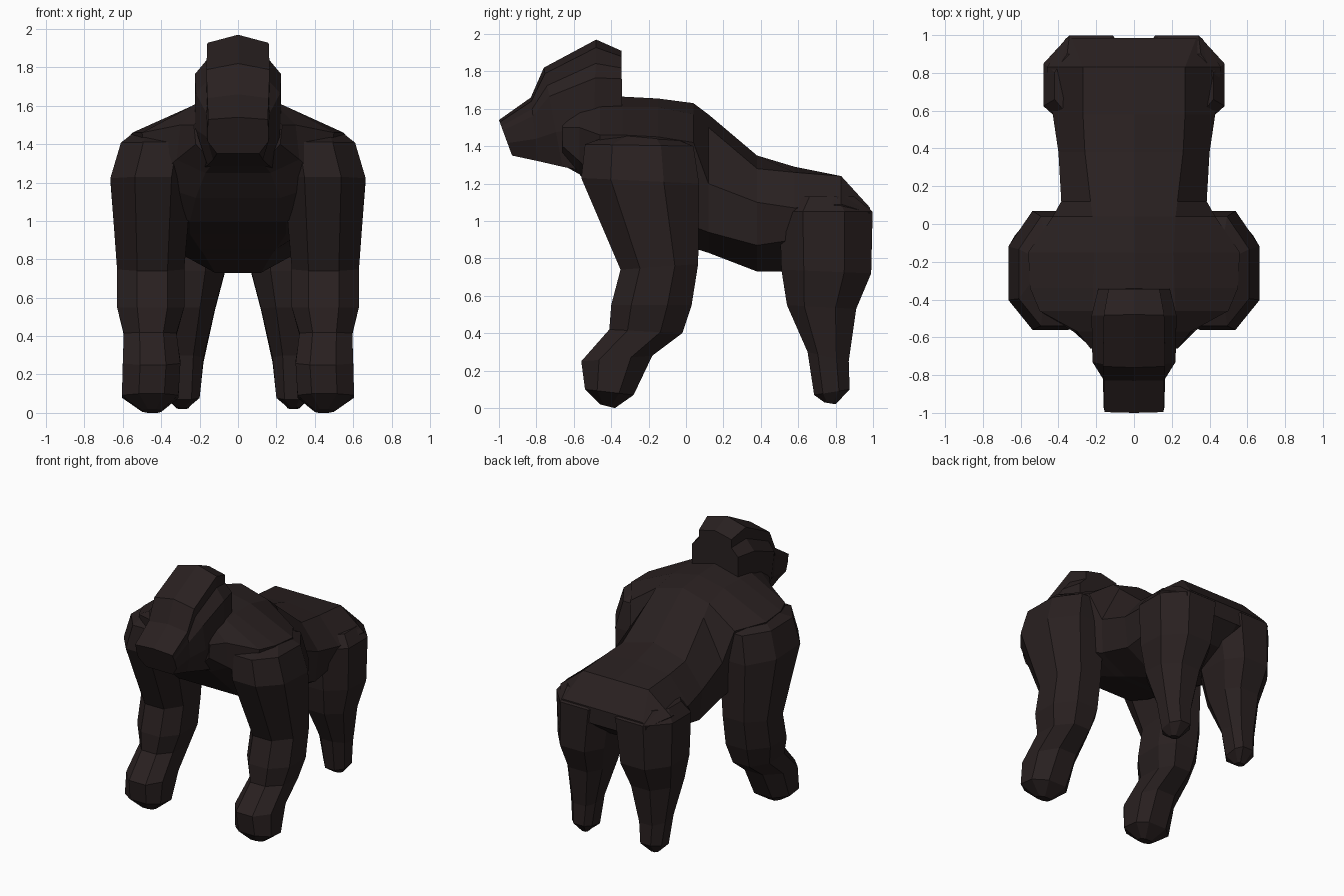
import bpy
import bmesh
from mathutils import Vector

if "Cube" in bpy.data.objects:
    bpy.data.objects.remove(bpy.data.objects["Cube"], do_unlink=True)

# One dark brown fur colour for the whole animal
FUR_COLOUR = (0.022, 0.0145, 0.0145, 1)
fur = bpy.data.materials.new("dark_brown_fur")
fur.use_nodes = True
fur.diffuse_color = FUR_COLOUR
fur_shader = fur.node_tree.nodes["Principled BSDF"]
fur_shader.inputs["Base Color"].default_value = FUR_COLOUR
fur_shader.inputs["Roughness"].default_value = 0.9


def loft(name, sections, mirrored=False):
    """Skin a closed, flat-shaded surface through rings of equal length."""
    bm = bmesh.new()
    rings = [[bm.verts.new(point) for point in section] for section in sections]
    count = len(rings[0])
    for ring, following in zip(rings, rings[1:]):
        for i in range(count):
            j = (i + 1) % count
            bm.faces.new((ring[i], ring[j], following[j], following[i]))
    bm.faces.new(rings[0])
    bm.faces.new(rings[-1])
    bmesh.ops.recalc_face_normals(bm, faces=bm.faces)
    mesh = bpy.data.meshes.new(name)
    bm.to_mesh(mesh)
    bm.free()
    mesh.materials.append(fur)
    part = bpy.data.objects.new(name, mesh)
    bpy.context.collection.objects.link(part)
    if mirrored:
        part.modifiers.new("mirror_to_right", "MIRROR").use_mirror_merge = False
    return part


def symmetric_ring(half):
    """Complete a half outline that starts on the centre line."""
    other_side = [Vector((-p.x, p.y, p.z)) for p in reversed(half[1:])]
    return half + other_side


def torso_section(y, top, *outline):
    half = [Vector((0, y, top))]
    half += [Vector((x, y, z)) for x, z in outline]
    return symmetric_ring(half)


def head_section(top, bottom, crown_width, cheek_width, jaw_width):
    """Slanted head slice between a (y, z) top point and a bottom point."""
    upper, lower = Vector((0, *top)), Vector((0, *bottom))
    outline = zip((0, crown_width, crown_width, cheek_width, cheek_width, jaw_width),
                  (0, 0.06, 0.18, 0.29, 0.65, 1))
    half = [upper.lerp(lower, drop) + Vector((width, 0, 0))
            for width, drop in outline]
    return symmetric_ring(half)


def limb_section(inner, outer, front, back):
    """Eight-sided limb slice, tilted between (y, z) front and back points."""
    corners = ((-0.5, 0), (0.4, 0), (1, 0.25), (1, 0.7),
               (0.4, 1), (-0.6, 1), (-1, 0.75), (-1, 0.25))
    centre, radius = (inner + outer) / 2, (outer - inner) / 2
    front_point, back_point = Vector((0, *front)), Vector((0, *back))
    return [front_point.lerp(back_point, depth)
            + Vector((centre + radius * side, 0, 0))
            for side, depth in corners]


# Torso: centre of the back, then ridge, upper flank, lower flank, belly
loft("torso", [
    torso_section(-.66, 1.58, (.18, 1.56), (.23, 1.5), (.22, 1.4), (.13, 1.3)),
    torso_section(-.57, 1.63, (.22, 1.58), (.3, 1.5), (.32, 1.32), (.17, 1.25)),
    torso_section(-.46, 1.66, (.22, 1.61), (.5, 1.46), (.46, 1.2), (.22, 1.12)),
    torso_section(-.34, 1.665, (.215, 1.61), (.55, 1.46), (.46, 1.06), (.25, 1)),
    torso_section(-.15, 1.655, (.21, 1.61), (.56, 1.45), (.47, 1.02), (.25, .93)),
    torso_section(.04, 1.63, (.22, 1.57), (.43, 1.42), (.4, .97), (.2, .855)),
    torso_section(.12, 1.57, (.23, 1.5), (.385, 1.2), (.38, .94), (.18, .83)),
    torso_section(.38, 1.35, (.26, 1.28), (.4, 1.1), (.375, .87), (.12, .73)),
    torso_section(.58, 1.29, (.27, 1.26), (.43, 1.07), (.37, .9), (.1, .73)),
    torso_section(.83, 1.24, (.27, 1.24), (.46, 1.09), (.38, .9), (.1, .83)),
    torso_section(.985, 1.07, (.33, 1.07), (.36, 1.04), (.34, .95), (.08, .95)),
])

# Head: muzzle tip, muzzle root, brow, crest and nape
loft("head", [
    head_section((-1, 1.54), (-.93, 1.35), .155, .16, .11),
    head_section((-.83, 1.66), (-.79, 1.32), .16, .165, .13),
    head_section((-.76, 1.82), (-.66, 1.29), .165, .22, .16),
    head_section((-.48, 1.97), (-.5, 1.26), .16, .225, .2),
    head_section((-.345, 1.91), (-.34, 1.4), .135, .19, .2),
])

# Arms: shoulder down through elbow and wrist to the knuckles
loft("arms", [
    limb_section(.3, .55, (-.4, 1.46), (-.06, 1.44)),
    limb_section(.22, .61, (-.54, 1.41), (.04, 1.4)),
    limb_section(.24, .665, (-.56, 1.23), (.07, 1.2)),
    limb_section(.28, .63, (-.35, .74), (.065, .77)),
    limb_section(.28, .63, (-.4, .55), (.03, .55)),
    limb_section(.32, .595, (-.41, .42), (-.02, .4)),
    limb_section(.3, .6, (-.56, .25), (-.18, .28)),
    limb_section(.31, .605, (-.54, .1), (-.28, .07)),
    limb_section(.4, .5, (-.46, .02), (-.38, 0)),
], mirrored=True)

# Hind legs: hip down to the small foot
loft("hind_legs", [
    limb_section(.2, .42, (.58, 1.13), (.9, 1.13)),
    limb_section(.02, .48, (.5, 1.05), (.998, 1.05)),
    limb_section(.07, .47, (.51, .74), (.99, .72)),
    limb_section(.12, .43, (.54, .55), (.91, .53)),
    limb_section(.18, .39, (.65, .3), (.87, .25)),
    limb_section(.2, .37, (.685, .07), (.875, .1)),
    limb_section(.26, .32, (.74, .03), (.8, .02)),
], mirrored=True)
